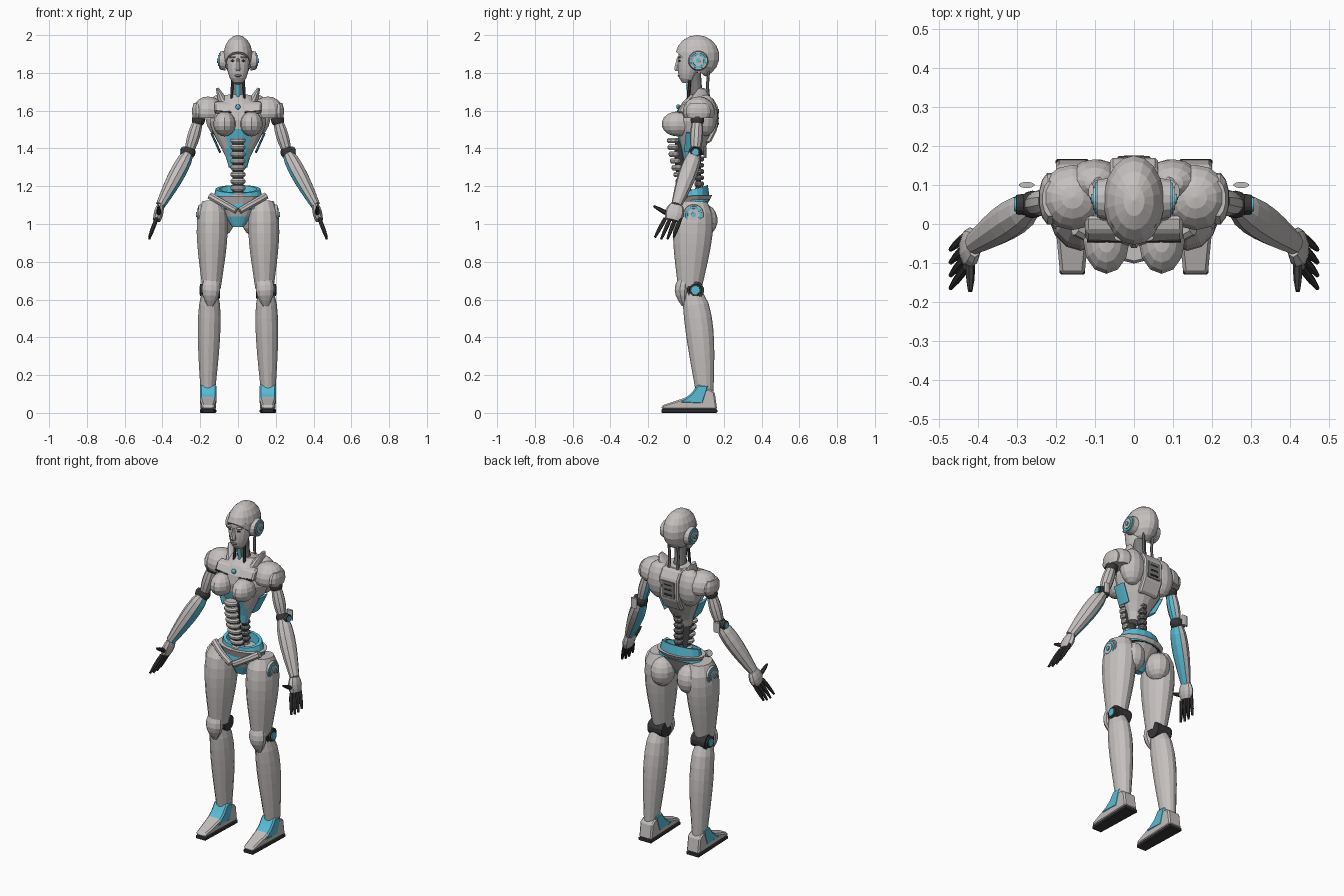
import bpy, bmesh, math
from mathutils import Vector, Matrix

if "Cube" in bpy.data.objects:
    bpy.data.objects.remove(bpy.data.objects["Cube"])


def make_material(name, *colour):
    material = bpy.data.materials.new(name)
    material.use_nodes = True
    material.diffuse_color = (*colour, 1)
    material.node_tree.nodes["Principled BSDF"].inputs["Base Color"].default_value = (*colour, 1)
    return material


MATERIALS = [
    make_material("pale_shell", .56, .53, .52),
    make_material("cyan_trim", .1, .5, .66),
    make_material("dark_joint", .04, .04, .04),
    make_material("mid_grey", .2, .2, .2),
]
SHELL, CYAN, DARK, GREY = range(len(MATERIALS))


def emit(name, bm, material=SHELL, pair=False, rule=None):
    """Turn a bmesh into an object, or into a mirrored left and right pair."""
    bmesh.ops.recalc_face_normals(bm, faces=bm.faces)
    bm.normal_update()
    for face in bm.faces:
        face.material_index = rule(face) if rule else material
    for side in (("left_", "right_") if pair else ("",)):
        if side == "right_":
            bmesh.ops.scale(bm, vec=(-1, 1, 1), verts=bm.verts)
            bmesh.ops.reverse_faces(bm, faces=bm.faces)
        mesh = bpy.data.meshes.new(side + name)
        bm.to_mesh(mesh)
        for item in MATERIALS:
            mesh.materials.append(item)
        bpy.context.collection.objects.link(bpy.data.objects.new(side + name, mesh))
    bm.free()


def loft(name, rings, axis, flat=1, sides=12, shear=0, **look):
    """Skin rings (centre, radius) set across the axis; flat is depth over width."""
    bm = bmesh.new()
    axis = Vector(axis).normalized()
    depth = (Vector((0, 1, 0)) - axis * axis.y).normalized()
    width = depth.cross(axis)
    loops = []
    for centre, radius in rings:
        loop = []
        for i in range(sides):
            angle = math.tau * (i + .5) / sides
            offset = (width * math.cos(angle) + depth * math.sin(angle) * flat) * radius
            offset.z += shear * offset.y
            loop.append(bm.verts.new(Vector(centre) + offset))
        loops.append(loop)
    for low, high in zip(loops, loops[1:]):
        for i in range(sides):
            j = (i + 1) % sides
            bm.faces.new((low[i], low[j], high[j], high[i]))
    bm.faces.new(loops[0])
    bm.faces.new(loops[-1])
    emit(name, bm, **look)


def limb(name, start, end, first, last, bulge=0, peak=1, bow=0, steps=6, **look):
    """Taper from one radius to another with a swelling; a low peak swells early."""
    start, end = Vector(start), Vector(end)
    rings = []
    for i in range(steps + 1):
        t = i / steps
        swell = math.sin(math.pi * t ** peak)
        centre = start.lerp(end, t) + Vector((0, bow * swell, 0))
        rings.append((centre, first + (last - first) * t + bulge * swell))
    loft(name, rings, end - start, **look)


def ball(name, centre, size, cut=None, segments=14, **look):
    bm = bmesh.new()
    bmesh.ops.create_uvsphere(bm, u_segments=segments, v_segments=9, radius=1)
    bmesh.ops.transform(bm, matrix=Matrix.Translation(centre) @ Matrix.Diagonal((*size, 1)), verts=bm.verts)
    if cut:
        point, normal = cut
        geometry = bm.verts[:] + bm.edges[:] + bm.faces[:]
        bmesh.ops.bisect_plane(bm, geom=geometry, plane_co=point, plane_no=normal, clear_inner=True)
        bmesh.ops.holes_fill(bm, edges=bm.edges)
    emit(name, bm, **look)


def dial(name, centre, radius, layers):
    """Stacked discs facing outward, each smaller and standing a little prouder."""
    for i, (share, material) in enumerate(layers):
        reach = Vector((.03 + i * .005, 0, 0))
        limb(f"{name}_layer_{i}", centre, Vector(centre) + reach, radius * share, radius * share * .9,
             steps=1, sides=16, pair=True, material=material)


def prism(name, profile, half, x=0, bevel=.008, toe=0, **look):
    """Extrude a side profile (y, z) across x; toe narrows the front end."""
    bm = bmesh.new()
    face = bm.faces.new([bm.verts.new((x - half, y, z)) for y, z in profile])
    solid = bmesh.ops.extrude_face_region(bm, geom=[face])["geom"]
    bmesh.ops.translate(bm, vec=(half * 2, 0, 0), verts=[v for v in solid if isinstance(v, bmesh.types.BMVert)])
    for vert in bm.verts:
        if vert.co.y < -.1:
            vert.co.x += (x - vert.co.x) * toe
    bmesh.ops.bevel(bm, geom=bm.edges[:], offset=bevel, segments=1, affect="EDGES")
    emit(name, bm, **look)


RINGED = ((1, SHELL), (.85, CYAN), (.6, SHELL), (.25, CYAN))
CAPPED = ((1, DARK), (.7, CYAN))
SHOULDER, ELBOW = Vector((.21, .06, 1.55)), Vector((.26, .05, 1.38))
WRIST, KNUCKLES = Vector((.41, -.05, 1.1)), Vector((.43, -.07, 1.02))
KNEE, ANKLE = Vector((.145, .05, .65)), Vector((.16, .1, .1))

# Head: face, features, helmet and ear dials
limb("face", (0, 0, 1.745), (0, .03, 1.93), .022, .066, bulge=.018, peak=.6, steps=8, sides=16)
limb("nose", (0, -.04, 1.81), (0, -.04, 1.88), .013, .006, bulge=.005, peak=.4, flat=1.4, sides=8)
ball("lips", (0, -.035, 1.785), (.02, .009, .007), segments=8, material=GREY)
ball("eye", (.026, -.033, 1.864), (.014, .007, .006), segments=8, pair=True, material=DARK)
ball("brow", (.03, -.036, 1.883), (.022, .01, .005), segments=8, pair=True)
ball("helmet", (0, .06, 1.887), (.079, .117, .113), cut=((0, -.05, 1.91), (0, .65, .76)), segments=18)
limb("forehead_seam", (0, .03, 1.905), (0, .03, 1.913), .07, .07, steps=1, flat=1.1, sides=16, material=CYAN)
dial("ear_dial", (.065, .065, 1.865), .054, RINGED)

# Neck with throat strip, tubes and rear cables
limb("neck", (0, .06, 1.62), (0, .045, 1.8), .045, .036, bulge=-.006, material=GREY)
limb("throat_strip", (0, .02, 1.66), (0, .01, 1.74), .01, .01, steps=1, material=CYAN)
limb("neck_cable", (.028, .13, 1.62), (.03, .12, 1.81), .008, .008, bow=-.01, sides=6, pair=True, material=GREY)
limb("throat_tube", (.035, .01, 1.64), (.03, .02, 1.76), .008, .008, steps=1, sides=6, pair=True, material=DARK)


# Torso: ribcage with a bright centre channel
def torso_rule(face):
    centre = face.calc_center_median()
    channel = face.normal.y < -.5 and centre.z < 1.5 and abs(centre.x) < .065
    return CYAN if channel else SHELL


limb("ribcage", (0, .02, 1.3), (0, .07, 1.68), .05, .07, bulge=.09, peak=1.6, flat=.72, steps=8, sides=16, rule=torso_rule)
limb("rib_seam", (.095, .03, 1.38), (.14, .04, 1.48), .006, .006, flat=7, steps=1, pair=True, material=CYAN)
ball("bust", (.071, -.045, 1.53), (.06, .084, .066), segments=12, pair=True)
prism("collar_plate", [(-.047, 1.59), (-.02, 1.64), (.02, 1.65), (.02, 1.58)], .125)
ball("collar_gem", (0, -.04, 1.62), (.014, .012, .014), segments=10, material=CYAN)
limb("collar_seam", (.02, -.043, 1.59), (.12, -.043, 1.6), .004, .004, steps=1, sides=6, pair=True, material=DARK)

# Back: blades and recessed pack
ball("shoulder_blade", (.1, .105, 1.575), (.075, .062, .11), pair=True)
prism("back_pack", [(.09, 1.43), (.13, 1.43), (.165, 1.5), (.17, 1.62), (.14, 1.67), (.09, 1.67)], .062)
prism("back_panel", [(.15, 1.51), (.17, 1.51), (.174, 1.61), (.15, 1.61)], .042, bevel=.002, material=GREY)
for i in range(3):
    vent = Vector((.025, .17, 1.53 + i * .03))
    limb(f"back_vent_{i}", vent, vent - Vector((.05, 0, 0)), .006, .006, steps=1, sides=6, material=DARK)

# Shoulders: layered pads and raised collar fins
ball("shoulder_pad", (.158, .068, 1.595), (.086, .085, .08), cut=((0, 0, 1.56), (0, 0, 1)), pair=True)
limb("pad_rim", (.215, .065, 1.56), (.215, .065, 1.64), .024, .02, bulge=.008, flat=2.3, steps=3, pair=True)
limb("collar_fin", (.075, .075, 1.64), (.11, .085, 1.718), .03, .008, flat=2.3, steps=3, pair=True)
ball("shoulder_joint", SHOULDER, [.036] * 3, pair=True, material=DARK)


# Arms: pale outside, bright inside
def arm_rule(face):
    return CYAN if face.normal.dot(Vector((-.8, .25, -.5))) > .62 else SHELL


limb("upper_arm", SHOULDER, ELBOW, .026, .024, bulge=.01, rule=arm_rule, sides=10, pair=True)
ball("elbow", ELBOW, [.036] * 3, pair=True, material=DARK)
dial("elbow_dial", ELBOW + Vector((.012, 0, 0)), .028, CAPPED)
limb("elbow_guard", (.275, .1, 1.41), (.275, .1, 1.35), .02, .02, flat=.4, steps=1, pair=True)
limb("forearm", ELBOW, WRIST, .027, .026, bulge=.018, peak=.7, flat=1.1, rule=arm_rule, sides=10, pair=True)

# Hands: palm, fingers and thumb
limb("palm", WRIST, KNUCKLES, .018, .02, bulge=.007, flat=2, steps=4, sides=10, pair=True)
for i in range(4):
    spread = i - 1.5
    base = KNUCKLES + Vector((0, spread * .027, .01))
    tip = base + Vector((.04, spread * .006 - .045, -.1 - .01 * (i in (1, 2))))
    limb(f"finger_{i}", base, tip, .01, .006, bulge=.003, steps=3, sides=7, pair=True, material=DARK)
limb("thumb", (.42, -.09, 1.05), (.42, -.172, 1.095), .012, .006, bulge=.003, steps=3, sides=7, pair=True, material=DARK)

# Waist: stacked segments in front and a rear spine
for i in range(9):
    segment = Vector((0, -.07 * math.sin(i / 6), 1.14 + i * .036))
    limb(f"belly_segment_{i}", segment, segment + Vector((0, 0, .028)), .034, .034, bulge=.01, flat=.78, steps=3, sides=10)
    vertebra = Vector((0, .07, 1.1 + i * .033))
    limb(f"vertebra_{i}", vertebra, vertebra + Vector((0, 0, .026)), .021, .021, bulge=.008, steps=3, sides=8, material=GREY)
limb("belly_core", (0, .02, 1.12), (0, -.03, 1.44), .03, .03, bow=-.02, material=DARK)
limb("spine_core", (0, .065, 1.1), (0, .065, 1.4), .016, .016, steps=1, sides=8, material=DARK)

# Pelvis: bright basin with a dark floor, briefs and belt
basin = [((0, .045, z), radius) for z, radius in ((1.1, .14), (1.185, .12), (1.185, .1), (1.13, .09))]
loft("waist_basin", basin, (0, 0, 1), flat=.6, sides=16, shear=.3, rule=lambda face: DARK if len(face.verts) > 4 else CYAN)
limb("briefs", (0, .03, .985), (0, .045, 1.15), .03, .15, flat=.64, sides=16, shear=.12,
     rule=lambda face: CYAN if face.calc_center_median().z < 1.05 else SHELL)
limb("hip_belt", (.01, -.055, 1.07), (.15, -.01, 1.15), .018, .02, bow=-.01, sides=8, pair=True)

# Legs: thighs, hip dials, knees and calves
limb("thigh", (.135, .045, 1.12), (.14, .02, .66), .055, .05, bulge=.031, peak=.6, flat=1.25, steps=8, sides=14, pair=True)
ball("seat_pad", (.088, .095, 1.02), (.068, .072, .085), segments=12, pair=True)
dial("hip_dial", (.178, .04, 1.05), .058, RINGED)
limb("knee_joint", KNEE - Vector((.05, 0, 0)), KNEE + Vector((.045, 0, 0)), .046, .046, steps=1, pair=True, material=DARK)
dial("knee_dial", KNEE + Vector((.025, 0, 0)), .036, CAPPED)
limb("kneecap", (.147, -.01, .565), (.14, -.005, .73), .015, .03, bulge=.028, bow=-.012, flat=.8, sides=10, pair=True)
limb("calf", (.149, .035, .64), ANKLE, .042, .038, bulge=.021, peak=.65, bow=.012, flat=1.2, steps=8, sides=14, pair=True)

# Feet: shoe, bright ankle cover, dark sole
FOOT = dict(x=.158, pair=True)
prism("shoe", [(-.13, .018), (-.127, .04), (-.02, .075), (.12, .13), (.152, .11), (.165, .018)], .042, toe=.25, **FOOT)
prism("ankle_cover", [(-.04, .052), (.09, .045), (.122, .145), (.062, .15), (.03, .105)], .044, material=CYAN, **FOOT)
prism("sole", [(-.13, 0), (-.13, .02), (.166, .02), (.166, 0)], .043, bevel=.004, toe=.25, material=DARK, **FOOT)
